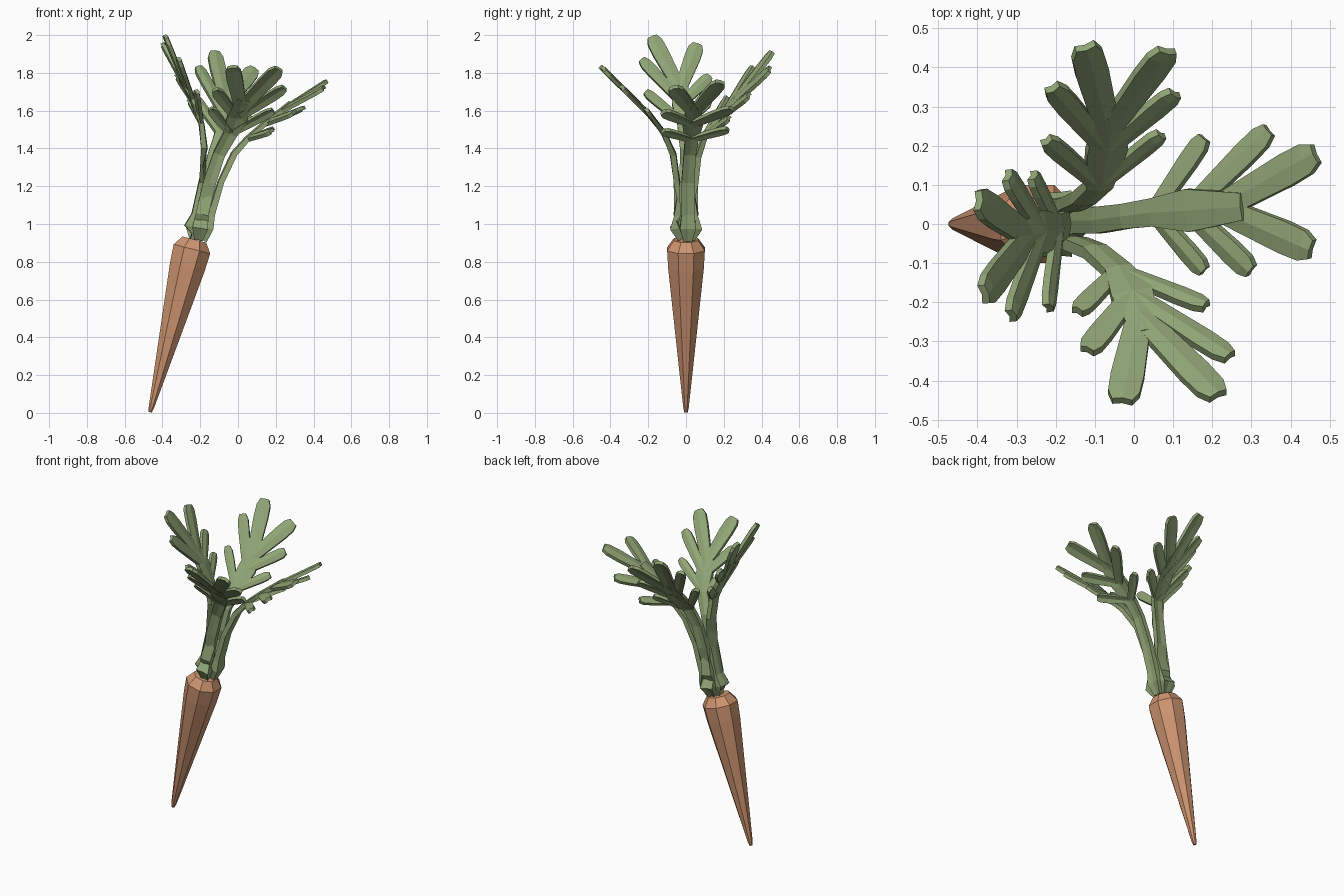
import bpy, bmesh, math
from mathutils import Vector, Matrix


def material(name, rgb):
    m = bpy.data.materials.new(name)
    m.diffuse_color = (*rgb, 1)
    return m


ORANGE = material("carrot orange", (0.62, 0.30, 0.165))
GREEN = material("leaf green", (0.28, 0.375, 0.18))


def finish(name, bm, mat):
    bmesh.ops.recalc_face_normals(bm, faces=bm.faces)
    me = bpy.data.meshes.new(name)
    bm.to_mesh(me)
    bm.free()
    me.materials.append(mat)
    ob = bpy.data.objects.new(name, me)
    bpy.context.collection.objects.link(ob)
    return ob


def skin(bm, rings):
    """Join rings of equal size into a closed tube."""
    rows = [[bm.verts.new(p) for p in r] for r in rings]
    n = len(rows[0])
    for a, b in zip(rows, rows[1:]):
        for i in range(n):
            j = (i + 1) % n
            bm.faces.new((a[i], a[j], b[j], b[i]))
    bm.faces.new(rows[0])
    bm.faces.new(rows[-1])


def strap(bm, pts, half, thick, side, ridge):
    """Flat strap with a raised centre line, swept along pts."""
    rings = []
    for i, p in enumerate(pts):
        t = (pts[min(i + 1, len(pts) - 1)] - pts[max(i - 1, 0)]).normalized()
        w = (side - t * side.dot(t)).normalized()
        n = w.cross(t)
        if n.z < 0:
            n = -n
        h, k = half[i], thick[i] / 2
        rings.append([p + w * a * h + n * b for a, b in
                      ((-1, k), (0, k + ridge), (1, k), (1, -k), (0, ridge - k), (-1, -k))])
    skin(bm, rings)


# Carrot root: tilted eight-sided taper with a bevelled shoulder
tip, crown = Vector((-0.465, 0, 0.004)), Vector((-0.231, 0, 0.918))
axis = crown - tip
tilt = Matrix.Rotation(math.atan2(axis.x, axis.z), 3, 'Y')
bm = bmesh.new()
rings = []
for f, r in ((0, 0.010), (0.03, 0.016), (0.84, 0.102), (0.945, 0.108), (1.0, 0.07)):
    rings.append([tip + axis * f + tilt @ Vector((r * math.cos(a), r * math.sin(a), 0))
                  for a in ((k + 0.5) * math.pi / 4 for k in range(8))])
skin(bm, rings)
finish("carrot_root", bm, ORANGE)

STEM_W = (0.022, 0.042, 0.034, 0.034, 0.032, 0.036, 0.055, 0.035)
STEM_T = (0.03, 0.05, 0.035, 0.03, 0.03, 0.025, 0.022, 0.02)


def leaf(name, side, path, tips):
    """Stalk and midrib along path, six lobes ending at tips."""
    side = Vector(side).normalized()
    m = [Vector(p) for p in path]
    tips = [Vector(t) for t in tips]
    bm = bmesh.new()
    strap(bm, m, STEM_W, STEM_T, side, 0.005)
    normal = side.cross(m[-1] - m[-3]).normalized()
    end = m[-2].lerp(m[-1], 0.55)
    roots = (m[-3], m[-2], end, end, m[-2], m[-3])
    for t, r, h in zip(tips, roots, (0.026, 0.032, 0.043, 0.043, 0.032, 0.026)):
        d = t - r
        strap(bm, [r, r + d * 0.7, r + d * 0.9, t], (h * 0.75, h, h * 0.95, h * 0.6),
              (0.02,) * 4, normal.cross(d), 0.006)
    finish(name, bm, GREEN)


# Four leaves around the crown
leaf("right_leaf", (0, 1, 0.1),
     [(-0.18, 0.01, 0.91), (-0.155, 0.01, 0.98), (-0.14, 0.01, 1.05), (-0.09, 0.01, 1.22),
      (-0.02, 0.02, 1.37), (0.05, 0.03, 1.45), (0.14, 0.035, 1.53), (0.28, 0.045, 1.64)],
     [(0.18, 0.22, 1.50), (0.345, 0.24, 1.61), (0.465, 0.18, 1.75),
      (0.455, -0.065, 1.72), (0.30, -0.12, 1.59), (0.18, -0.12, 1.49)])
leaf("left_leaf", (0, 1, -0.2),
     [(-0.24, 0, 0.92), (-0.255, 0, 0.99), (-0.225, 0, 1.05), (-0.19, 0, 1.22),
      (-0.18, 0, 1.4), (-0.195, -0.01, 1.53), (-0.235, -0.02, 1.64), (-0.30, -0.04, 1.77)],
     [(-0.22, -0.215, 1.70), (-0.315, -0.235, 1.87), (-0.385, -0.18, 1.99),
      (-0.40, 0.06, 1.95), (-0.325, 0.125, 1.78), (-0.26, 0.125, 1.65)])
leaf("front_leaf", (1, 0, 0),
     [(-0.21, -0.03, 0.92), (-0.2, -0.06, 0.98), (-0.19, -0.045, 1.05), (-0.15, -0.05, 1.22),
      (-0.10, -0.07, 1.37), (-0.04, -0.12, 1.48), (-0.005, -0.18, 1.56), (0.03, -0.28, 1.66)],
     [(-0.145, -0.225, 1.61), (-0.12, -0.325, 1.71), (-0.03, -0.455, 1.83),
      (0.215, -0.44, 1.82), (0.245, -0.34, 1.72), (0.185, -0.21, 1.60)])
leaf("back_leaf", (1, 0, -0.45),
     [(-0.21, 0.03, 0.92), (-0.2, 0.06, 0.98), (-0.19, 0.045, 1.05), (-0.16, 0.05, 1.22),
      (-0.13, 0.065, 1.36), (-0.09, 0.10, 1.47), (-0.07, 0.19, 1.57), (-0.065, 0.28, 1.68)],
     [(-0.225, 0.215, 1.67), (-0.21, 0.35, 1.83), (-0.125, 0.455, 1.91),
      (0.085, 0.445, 1.82), (0.105, 0.335, 1.68), (0.07, 0.23, 1.56)])
